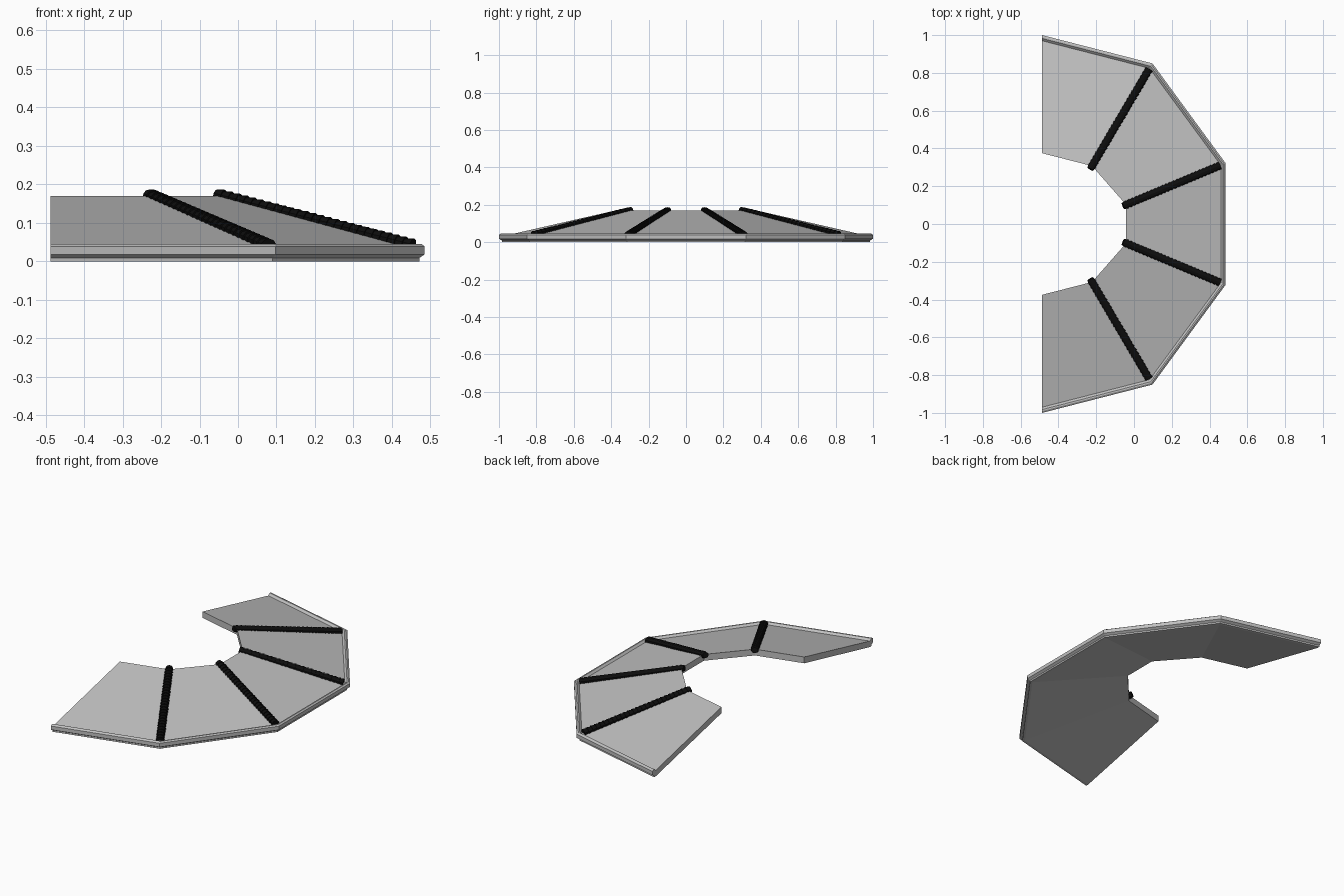
import bpy, bmesh, math
from mathutils import Vector

cube = bpy.data.objects.get("Cube")
if cube:
    bpy.data.objects.remove(cube, do_unlink=True)


def material(name, value):
    m = bpy.data.materials.new(name)
    m.use_nodes = True
    colour = (value, value, value, 1)
    m.diffuse_color = colour
    m.node_tree.nodes["Principled BSDF"].inputs["Base Color"].default_value = colour
    return m


def make_object(name, bm, mat):
    bmesh.ops.recalc_face_normals(bm, faces=bm.faces)
    mesh = bpy.data.meshes.new(name)
    bm.to_mesh(mesh)
    bm.free()
    mesh.materials.append(mat)
    obj = bpy.data.objects.new(name, mesh)
    bpy.context.collection.objects.link(obj)
    return obj


def loft(bm, rings):
    """Skin closed rings of points and cap both ends."""
    loops = [[bm.verts.new(p) for p in ring] for ring in rings]
    for a, b in zip(loops, loops[1:]):
        for i in range(len(a)):
            j = (i + 1) % len(a)
            bm.faces.new((a[i], a[j], b[j], b[i]))
    bm.faces.new(loops[0])
    bm.faces.new(loops[-1])


grey = material("roof grey", 0.53)
black = material("ridge black", 0.004)

# Inner and outer plan corners of the half ring, mirrored front to back
half = [((-0.487, 0.375), (-0.487, 1.0)),
        ((-0.222, 0.307), (0.098, 0.85)),
        ((-0.042, 0.102), (0.485, 0.322))]
stations = half + [((a[0], -a[1]), (b[0], -b[1])) for a, b in reversed(half)]


def place(station, t, z):
    p = Vector(station[0]).lerp(Vector(station[1]), t)
    return Vector((p.x, p.y, z))


# Sloping roof slab with a raised lip and undercut eave: (fraction outward, height)
profile = [(0, 0.17), (0.952, 0.034), (0.972, 0.045), (0.985, 0.045), (1, 0.039),
           (1, 0.018), (0.974, 0.009), (0.974, 0), (0.95, 0), (0, 0.134)]
bm = bmesh.new()
loft(bm, [[place(s, t, z) for t, z in profile] for s in stations])
make_object("roof_slab", bm, grey)


# Ridge made of short overlapping tapered caps
def ridge(name, station, tiles=26, sides=10):
    start, end = place(station, -0.03, 0.172), place(station, 0.94, 0.04)
    along = (end - start).normalized()
    side = along.cross(Vector((0, 0, 1))).normalized()
    up = side.cross(along)
    step = (end - start) / tiles
    rings = []
    for i in range(tiles):
        for f, r in ((0, 0.018), (1, 0.023)):
            centre = start + step * (i + f)
            angles = [math.tau * (k + 0.5) / sides for k in range(sides)]
            rings.append([centre + r * (side * math.cos(a) + up * 0.85 * math.sin(a))
                          for a in angles])
    bm = bmesh.new()
    loft(bm, rings)
    make_object(name, bm, black)


names = ["back_ridge", "back_right_side_ridge", "front_right_side_ridge", "front_ridge"]
for name, station in zip(names, stations[1:-1]):
    ridge(name.replace("right_side", "middle"), station)
